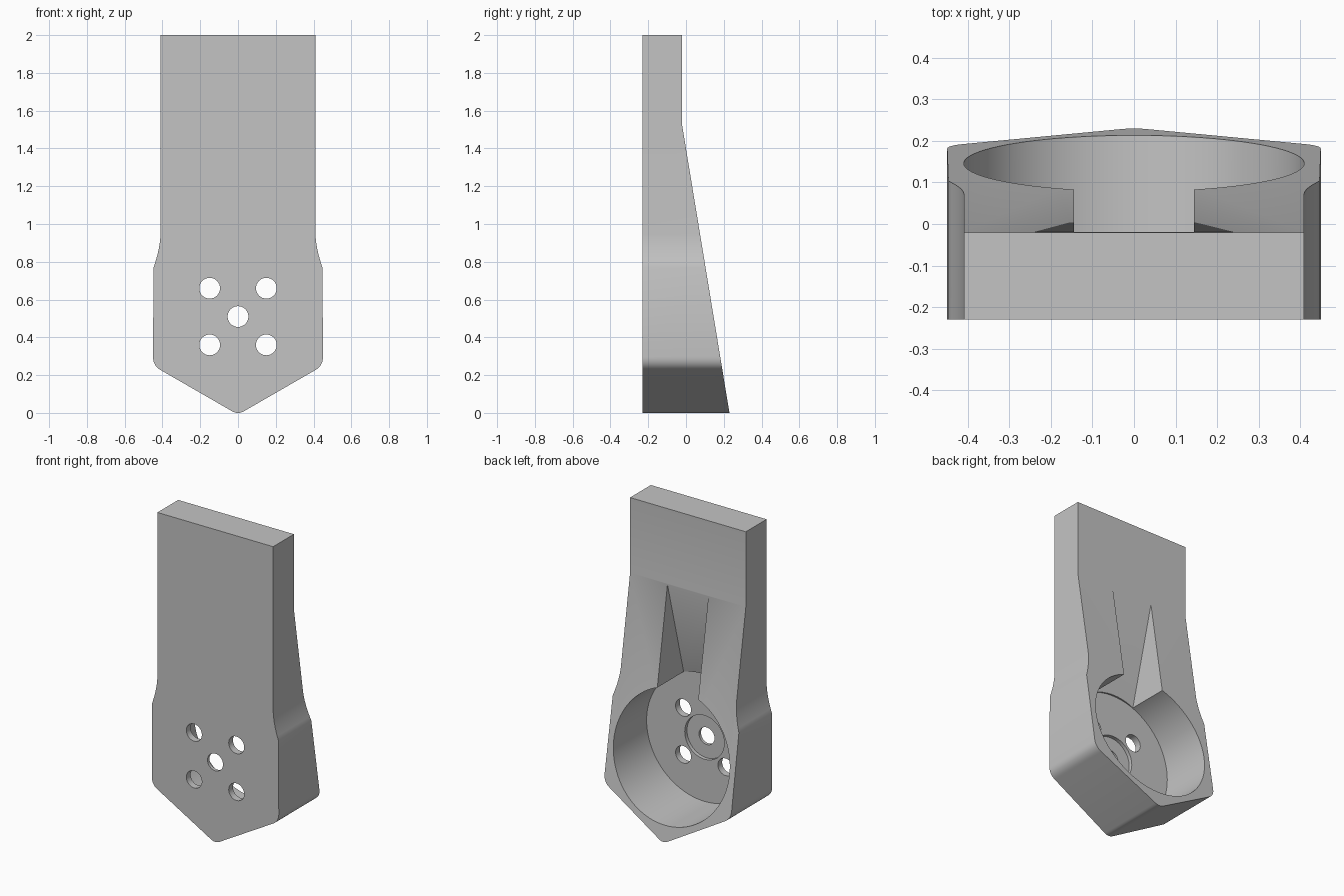
import bpy
import bmesh
import math
from mathutils import Vector

cube = bpy.data.objects.get("Cube")
if cube:
    bpy.data.objects.remove(cube, do_unlink=True)

FRONT, BACK, BEND = -0.23, -0.02, 1.52
CENTRE_Z = 0.51

grey = bpy.data.materials.new("plain grey")
grey.use_nodes = True
colour = (0.55, 0.55, 0.55, 1)
grey.diffuse_color = colour
grey.node_tree.nodes["Principled BSDF"].inputs["Base Color"].default_value = colour


def back_y(z):
    """Depth of the back surface, flaring out below the bend."""
    return BACK + max(0, BEND - z) * 0.25 / BEND


def rounded(a, corner, b, steps=8):
    """Points of a rounded corner running from a to b."""
    a, c, b = Vector(a), Vector(corner), Vector(b)
    return [a * (1 - t) ** 2 + c * 2 * t * (1 - t) + b * t * t
            for t in (i / steps for i in range(steps + 1))]


def add_object(name, bm):
    bmesh.ops.recalc_face_normals(bm, faces=bm.faces)
    mesh = bpy.data.meshes.new(name)
    bm.to_mesh(mesh)
    bm.free()
    mesh.materials.append(grey)
    obj = bpy.data.objects.new(name, mesh)
    bpy.context.collection.objects.link(obj)
    return obj


def prism(bm, first, second):
    """Solid between two matching loops of points; returns both vertex loops."""
    a = [bm.verts.new(p) for p in first]
    b = [bm.verts.new(p) for p in second]
    n = len(a)
    bm.faces.new(a)
    bm.faces.new(b)
    for i in range(n):
        j = (i + 1) % n
        bm.faces.new((a[i], a[j], b[j], b[i]))
    return a, b


# Plate outline: pointed foot, wide head, curved shoulder, narrow shank
half = [p for p in rounded((-0.03, 0.008), (0, -0.0085), (0.03, 0.008)) if p.x > 0.001]
half += rounded((0.41, 0.227), (0.45, 0.25), (0.45, 0.297))
half += rounded((0.447, 0.77), (0.412, 0.87), (0.41, 0.95))
half += [Vector((0.41, BEND)), Vector((0.41, 2))]
outline = [Vector((0, 0))] + half + [Vector((-p.x, p.y)) for p in reversed(half)]

bm = bmesh.new()
front, back = prism(bm, [(p.x, FRONT, p.y) for p in outline],
                    [(p.x, back_y(p.y), p.y) for p in outline])
bend = [v for v in back if abs(v.co.z - BEND) < 1e-4]
bmesh.ops.connect_verts(bm, verts=bend)
body = add_object("bracket_body", bm)

cutters = []


def cut_cylinder(name, x, z, radius, y0, y1, sides):
    bm = bmesh.new()
    ring = [(x + radius * math.cos(a), z + radius * math.sin(a))
            for a in (math.tau * i / sides for i in range(sides))]
    prism(bm, [(u, y0, w) for u, w in ring], [(u, y1, w) for u, w in ring])
    cutters.append(add_object(name, bm))


# Round pocket with a shallow recess in its floor
cut_cylinder("pocket_cutter", 0, CENTRE_Z, 0.41, -0.187, 0.4, 96)
cut_cylinder("recess_cutter", 0, CENTRE_Z, 0.14, -0.21, 0.0, 48)

# Tapered cable slot running up from the pocket
bm = bmesh.new()
top = BEND - 0.004
side = [(back_y(top), top), (-0.184, 0.89), (-0.184, 0.6), (0.4, 0.6), (0.4, top)]
prism(bm, [(-0.145, y, z) for y, z in side], [(0.145, y, z) for y, z in side])
cutters.append(add_object("slot_cutter", bm))

# Centre hole and four screw holes
cut_cylinder("centre_hole_cutter", 0, CENTRE_Z, 0.055, -0.4, 0.0, 32)
for x in (-0.15, 0.15):
    for z in (-0.15, 0.15):
        cut_cylinder("screw_hole_cutter", x, CENTRE_Z + z, 0.055, -0.4, 0.0, 32)

bpy.context.view_layer.objects.active = body
for cutter in cutters:
    mod = body.modifiers.new(cutter.name, "BOOLEAN")
    mod.operation = "DIFFERENCE"
    mod.solver = "EXACT"
    mod.object = cutter
    bpy.ops.object.modifier_apply(modifier=mod.name)
for cutter in cutters:
    bpy.data.objects.remove(cutter, do_unlink=True)

# Smooth curved walls, crisp rims
bpy.ops.object.select_all(action="DESELECT")
body.select_set(True)
bpy.ops.object.shade_smooth_by_angle(angle=math.radians(25))
